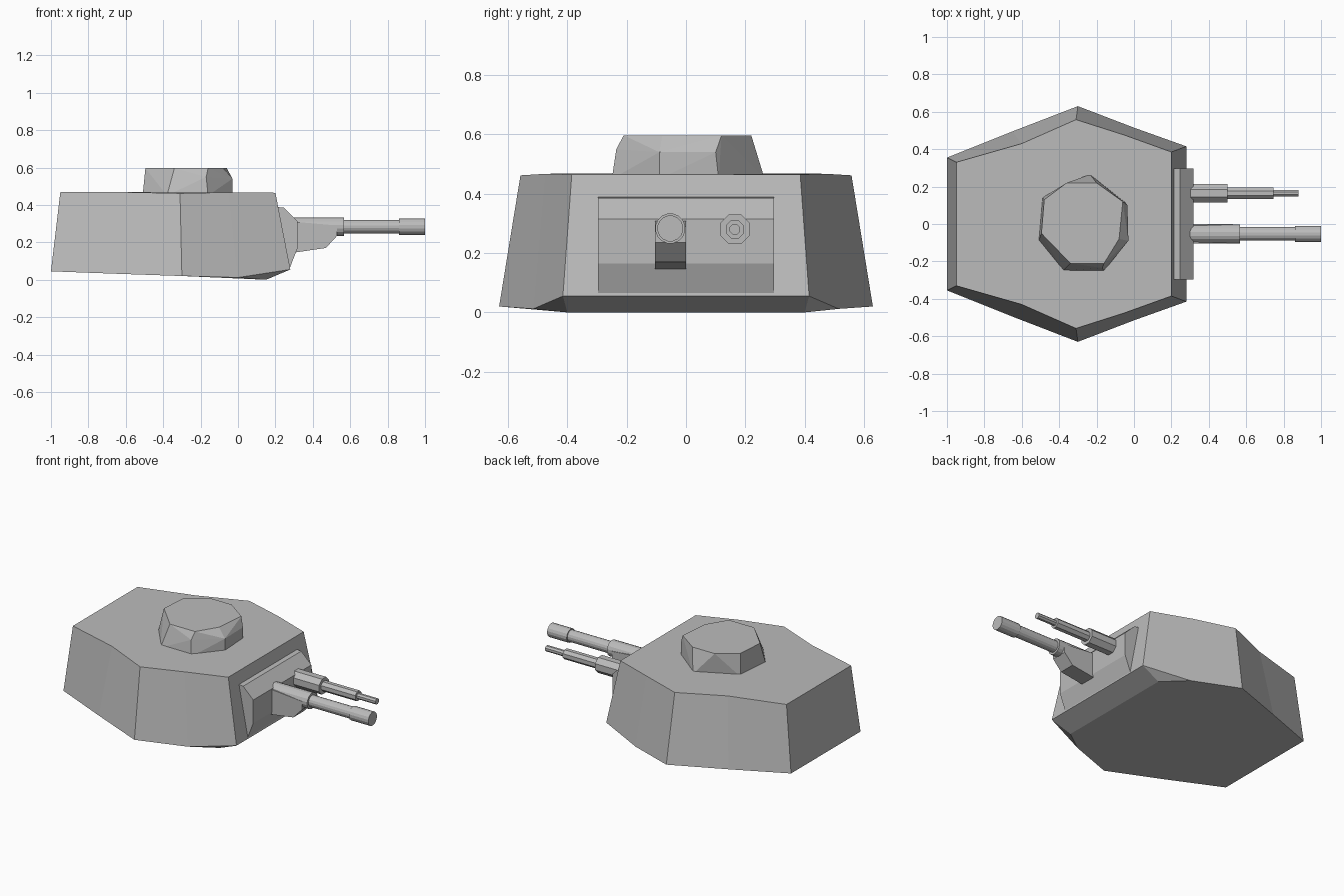
import bpy, bmesh, math
from mathutils import Matrix, Vector

if "Cube" in bpy.data.objects:
    bpy.data.objects.remove(bpy.data.objects["Cube"])

steel = bpy.data.materials.new("grey_steel")
steel.diffuse_color = (0.5, 0.5, 0.5, 1)
steel.use_nodes = True
steel.node_tree.nodes["Principled BSDF"].inputs["Base Color"].default_value = steel.diffuse_color


def finish(bm, name):
    bmesh.ops.recalc_face_normals(bm, faces=bm.faces)
    mesh = bpy.data.meshes.new(name)
    bm.to_mesh(mesh)
    bm.free()
    mesh.materials.append(steel)
    obj = bpy.data.objects.new(name, mesh)
    bpy.context.collection.objects.link(obj)
    return obj


def extrude_profile(name, profile, y0, y1):
    """Extrude an x/z profile between two y positions."""
    bm = bmesh.new()
    a, b = [[bm.verts.new((x, y, z)) for x, z in profile] for y in (y0, y1)]
    bm.faces.new(a)
    bm.faces.new(b)
    n = len(a)
    for i in range(n):
        j = (i + 1) % n
        bm.faces.new((a[i], a[j], b[j], b[i]))
    finish(bm, name)


def barrel(name, y, z, sections, sides):
    """Stepped gun tube along x: sections are (x0, x1, radius)."""
    bm = bmesh.new()
    for x0, x1, r in sections:
        m = Matrix.Translation(((x0 + x1) / 2, y, z)) @ Matrix.Rotation(math.pi / 2, 4, 'Y') \
            @ Matrix.Rotation(math.pi / sides, 4, 'Z')
        bmesh.ops.create_cone(bm, cap_ends=True, segments=sides, radius1=r,
                              radius2=r, depth=x1 - x0, matrix=m)
    finish(bm, name)


# Turret body: half outlines from rear to front, mirrored across y
base = [(-1, .355, .045), (-.65, .495, .032), (-.3, .63, .02), (0, .515, .012), (.28, .415, .055)]
roof = [(-.95, .33, .468), (-.6, .43, .468), (-.31, .558, .462), (-.05, .475, .467), (.2, .385, .465)]
toe = (.15, .40, 0)
bm = bmesh.new()
halves = []
for s in (1, -1):
    b, t, k = [[bm.verts.new((x, s * y, z)) for x, y, z in pts] for pts in (base, roof, [toe])]
    for i in range(4):
        bm.faces.new((b[i], b[i + 1], t[i + 1], t[i]))
    bm.faces.new((b[3], k[0], b[4]))
    halves.append((b, t, k[0]))
(b, t, k), (b2, t2, k2) = halves
bm.faces.new((b[0], t[0], t2[0], b2[0]))            # rear plate
bm.faces.new((b[4], t[4], t2[4], b2[4]))            # gun plate
bm.faces.new((b[4], b2[4], k2, k))                  # lower chamfer
bm.faces.new(t + t2[::-1])                          # roof
bm.faces.new(b[:4] + [k, k2] + b2[:4][::-1])        # underside
finish(bm, "turret_body")

# Faceted commander's cupola
low = [(-.235, .265), (-.04, .11), (-.03, -.09), (-.16, -.25), (-.38, -.25), (-.51, -.09), (-.49, .14)]
top = [(-.36, .22), (-.2, .22), (-.06, .12), (-.08, -.08), (-.16, -.21), (-.34, -.21), (-.495, -.05), (-.48, .13)]
pts = [(x, y, .45) for x, y in low] + [(x, y, .597) for x, y in top]
pts += [(-.03, -.09, .54), (-.035, .1, .54), (-.17, -.235, .55)]
bm = bmesh.new()
for p in pts:
    bm.verts.new(p)
bmesh.ops.convex_hull(bm, input=bm.verts)
bmesh.ops.delete(bm, geom=[v for v in bm.verts if not v.link_faces], context='VERTS')
bmesh.ops.dissolve_limit(bm, angle_limit=.02, verts=bm.verts, edges=bm.edges)
finish(bm, "cupola")

# Gun mantlet and the cradle under the main gun
extrude_profile("mantlet", [(.2, .39), (.245, .385), (.317, .315), (.317, .165), (.275, .058), (.2, .058)], -.297, .297)
extrude_profile("gun_cradle", [(.3, .31), (.53, .29), (.53, .235), (.47, .17), (.3, .145)], -.105, 0)

# Main gun and coaxial gun
barrel("main_gun", -.053, .283, [(.3, .567, .051), (.55, .88, .037), (.86, 1, .044)], 16)
barrel("coaxial_gun", .165, .28, [(.3, .5, .054), (.48, .745, .033), (.73, .88, .019)], 8)
